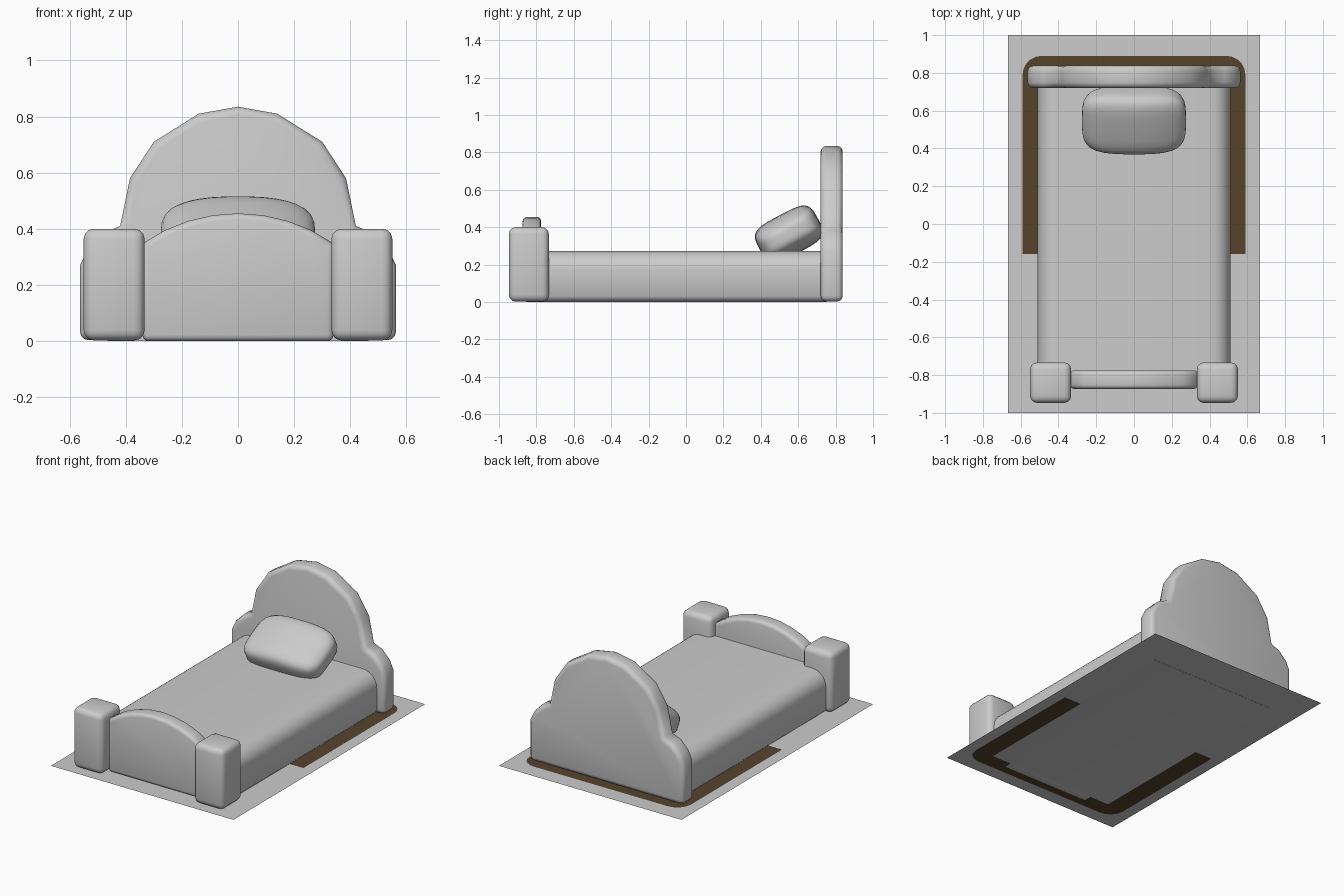
import bpy, bmesh, math
from mathutils import Matrix

if "Cube" in bpy.data.objects:
    bpy.data.objects.remove(bpy.data.objects["Cube"])


def material(name, rgb):
    m = bpy.data.materials.new(name)
    m.diffuse_color = (*rgb, 1)
    m.use_nodes = True
    m.node_tree.nodes["Principled BSDF"].inputs["Base Color"].default_value = m.diffuse_color
    return m


GREY = material("light_grey", (0.604, 0.604, 0.604))
BROWN = material("dark_brown", (0.092, 0.056, 0.026))


def finish(name, bm, mat, smooth=True):
    bmesh.ops.recalc_face_normals(bm, faces=bm.faces)
    me = bpy.data.meshes.new(name)
    bm.to_mesh(me)
    bm.free()
    me.materials.append(mat)
    ob = bpy.data.objects.new(name, me)
    bpy.context.collection.objects.link(ob)
    if smooth:
        bpy.ops.object.select_all(action='DESELECT')
        ob.select_set(True)
        bpy.context.view_layer.objects.active = ob
        bpy.ops.object.shade_smooth_by_angle(angle=math.radians(60))
    return ob


def slab(name, profile, y0, y1, bevel=0.0, segments=3):
    """Extrude an (x, z) outline from y0 to y1 and round its hard edges."""
    bm = bmesh.new()
    front = bm.faces.new([bm.verts.new((x, y0, z)) for x, z in profile])
    ext = bmesh.ops.extrude_face_region(bm, geom=[front], use_keep_orig=True)
    verts = [g for g in ext["geom"] if isinstance(g, bmesh.types.BMVert)]
    bmesh.ops.translate(bm, verts=verts, vec=(0, y1 - y0, 0))
    bmesh.ops.recalc_face_normals(bm, faces=bm.faces)
    if bevel:
        hard = [e for e in bm.edges if e.calc_face_angle(0) > math.radians(60)]
        bmesh.ops.bevel(bm, geom=hard, offset=bevel, segments=segments,
                        profile=0.5, affect='EDGES', clamp_overlap=True)
    return finish(name, bm, GREY)


def plate(name, outline, z, mat):
    """A single flat face on the floor."""
    bm = bmesh.new()
    bm.faces.new([bm.verts.new((x, y, z)) for x, y in outline])
    return finish(name, bm, mat, False)


def mirrored(half):
    """Complete a right-hand outline with its left half."""
    return half + [(-x, z) for x, z in reversed(half) if x > 1e-6]


def arc(cx, cy, r, a0, a1, n):
    return [(cx + r * math.cos(math.radians(a0 + (a1 - a0) * i / n)),
             cy + r * math.sin(math.radians(a0 + (a1 - a0) * i / n)))
            for i in range(n + 1)]


# Headboard with low shoulders and a faceted dome
slab("headboard", mirrored([(0.563, 0.003), (0.563, 0.27), (0.535, 0.33),
                            (0.48, 0.385), (0.42, 0.41), (0.385, 0.58),
                            (0.30, 0.71), (0.14, 0.81), (0, 0.835)]),
     0.72, 0.838, 0.03)

# Footboard with an arched top
rise, half = 0.107, 0.34
radius = (half ** 2 + rise ** 2) / (2 * rise)
edge = math.degrees(math.acos(half / radius))
slab("footboard", [(-half, 0.0), (half, 0.0)]
     + arc(0, 0.455 - radius, radius, edge, 180 - edge, 8),
     -0.873, -0.775, 0.022)

# Square foot posts
for side, label in ((1, "right"), (-1, "left")):
    slab("foot_post_" + label,
         [(side * x, z) for x, z in ((0.333, 0.002), (0.55, 0.002),
                                     (0.55, 0.4), (0.333, 0.4))],
         -0.947, -0.733, 0.036)

# Mattress with softly rounded long sides
slab("mattress", mirrored([(0.46, 0.0), (0.495, 0.007), (0.51, 0.03)]
                          + arc(0.41, 0.172, 0.1, 0, 90, 6)), -0.80, 0.75)

# Plump pillow leaning on the headboard, thinner towards its ends
bm = bmesh.new()
bmesh.ops.create_cube(bm, size=2)
bmesh.ops.subdivide_edges(bm, edges=bm.edges[:], cuts=9, use_grid_fill=True)
for v in bm.verts:
    v.co *= sum(abs(c) ** 4 for c in v.co) ** (-1 / 4)
    v.co.z *= 1 - 0.3 * v.co.x ** 2
bm.transform(Matrix.Translation((0, 0.55, 0.363))
             @ Matrix.Rotation(math.radians(28), 4, 'X')
             @ Matrix.Diagonal((0.275, 0.176, 0.112, 1)))
finish("pillow", bm, GREY)

# Flat floor sheet
plate("floor_sheet", [(-0.667, -1), (0.667, -1), (0.667, 1), (-0.667, 1)],
      0.001, GREY)

# Rug: upper face shows around the head end, underside around the foot end
plate("rug_upper", [(-0.59, -0.16), (0.59, -0.16)]
      + arc(0.49, 0.79, 0.1, 0, 90, 5) + arc(-0.49, 0.79, 0.1, 90, 180, 5),
      0.0015, BROWN)
plate("rug_underside", [(0.59, 0.04), (-0.59, 0.04)]
      + arc(-0.49, -0.81, 0.1, 180, 270, 5)
      + arc(0.49, -0.81, 0.1, 270, 360, 5), 0.0005, BROWN)
